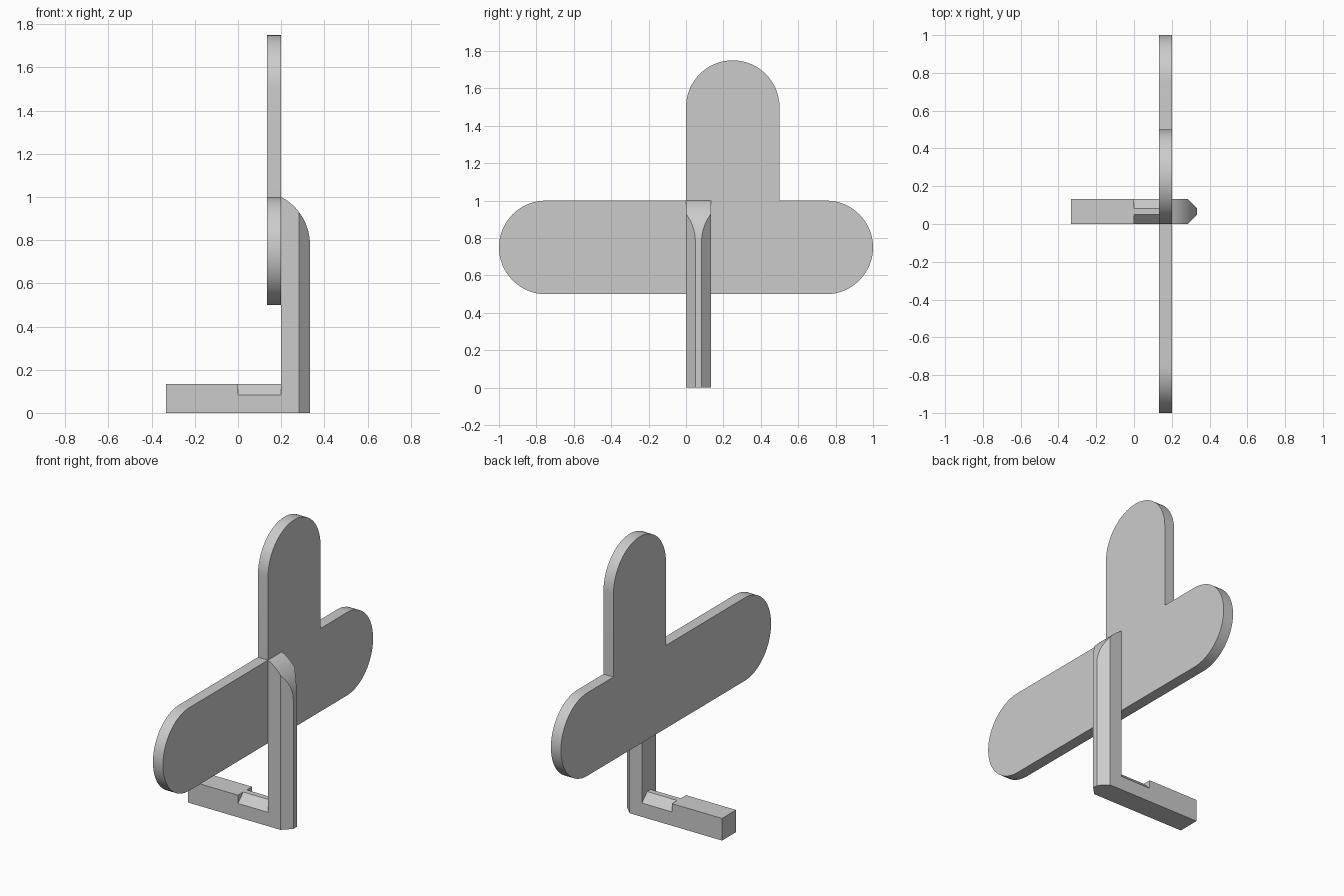
import bpy, bmesh
from math import sin, cos, pi, asin
from mathutils import Vector

if "Cube" in bpy.data.objects:
    bpy.data.objects.remove(bpy.data.objects["Cube"], do_unlink=True)

grey = bpy.data.materials.new("light_grey")
grey.use_nodes = True
colour = (0.6, 0.6, 0.6, 1)
grey.diffuse_color = colour
grey.node_tree.nodes["Principled BSDF"].inputs["Base Color"].default_value = colour


def arc(cx, cy, r, start, end, steps):
    """Points on a circular arc, both ends included."""
    angles = [start + (end - start) * i / steps for i in range(steps + 1)]
    return [(cx + r * cos(a), cy + r * sin(a)) for a in angles]


def add_prism(bm, outline, axis, low, high):
    """Extrude a 2D outline along an axis; outline uses the other two axes in order."""
    def place(p, depth):
        co = list(p)
        co.insert("xyz".index(axis), depth)
        return bm.verts.new(co)
    face = bm.faces.new([place(p, low) for p in outline])
    new = bmesh.ops.extrude_face_region(bm, geom=[face])["geom"]
    offset = Vector((0, 0, 0))
    offset["xyz".index(axis)] = high - low
    bmesh.ops.translate(bm, verts=[v for v in new if isinstance(v, bmesh.types.BMVert)], vec=offset)


def make_object(name, bm):
    bmesh.ops.recalc_face_normals(bm, faces=bm.faces)
    mesh = bpy.data.meshes.new(name)
    bm.to_mesh(mesh)
    bm.free()
    mesh.materials.append(grey)
    obj = bpy.data.objects.new(name, mesh)
    bpy.context.collection.objects.link(obj)
    return obj


W = 0.4 / 3       # bar width
CH = 0.05         # chamfer size
INNER, OUTER = 0.2, 1 / 3

# Flat panel: long rounded bar with a rounded upright rising off-centre
bm = bmesh.new()
outline = arc(-0.75, 0.75, 0.25, 1.5 * pi, 0.5 * pi, 32)
outline += [(0, 1)] + arc(0.25, 1.5, 0.25, pi, 0, 32) + [(0.5, 1)]
outline += arc(0.75, 0.75, 0.25, 0.5 * pi, -0.5 * pi, 32)
add_prism(bm, outline, "x", INNER - W / 2, INNER)
panel = make_object("rounded_panel", bm)

# L-shaped bracket: foot and post, with the post top curving inward
bm = bmesh.new()
spring, rise = 0.78, 0.22
radius = (rise ** 2 + W ** 2) / (2 * W)
outline = [(-OUTER, 0), (OUTER, 0)]
outline += arc(OUTER - radius, spring, radius, 0, asin(rise / radius), 16)
outline += [(INNER, W), (-OUTER, W)]
add_prism(bm, outline, "y", 0, W)
bracket = make_object("foot_and_post", bm)

# Chamfer cutters: both outer edges of the post, both top edges of the inner foot
bm = bmesh.new()
m = 0.02
for edge, side in ((0, 1), (W, -1)):
    out, deep = edge - side * m, edge + side * (CH + m)
    add_prism(bm, [(OUTER - CH - m, out), (OUTER + m, out), (OUTER + m, deep)], "z", -0.1, 1.1)
    add_prism(bm, [(out, W - CH - m), (out, W + m), (deep, W + m)], "x", 0, INNER)
cutter = make_object("chamfer_cutter", bm)
cutter.hide_render = True

cut = bracket.modifiers.new("chamfers", "BOOLEAN")
cut.operation = "DIFFERENCE"
cut.solver = "EXACT"
cut.object = cutter
bpy.context.view_layer.objects.active = bracket
bpy.ops.object.modifier_apply(modifier=cut.name)
bpy.data.objects.remove(cutter, do_unlink=True)

# Smooth the curves while keeping edges sharp
bpy.ops.object.select_all(action="DESELECT")
for obj in (panel, bracket):
    obj.select_set(True)
bpy.context.view_layer.objects.active = panel
bpy.ops.object.shade_smooth_by_angle(angle=pi / 6)
